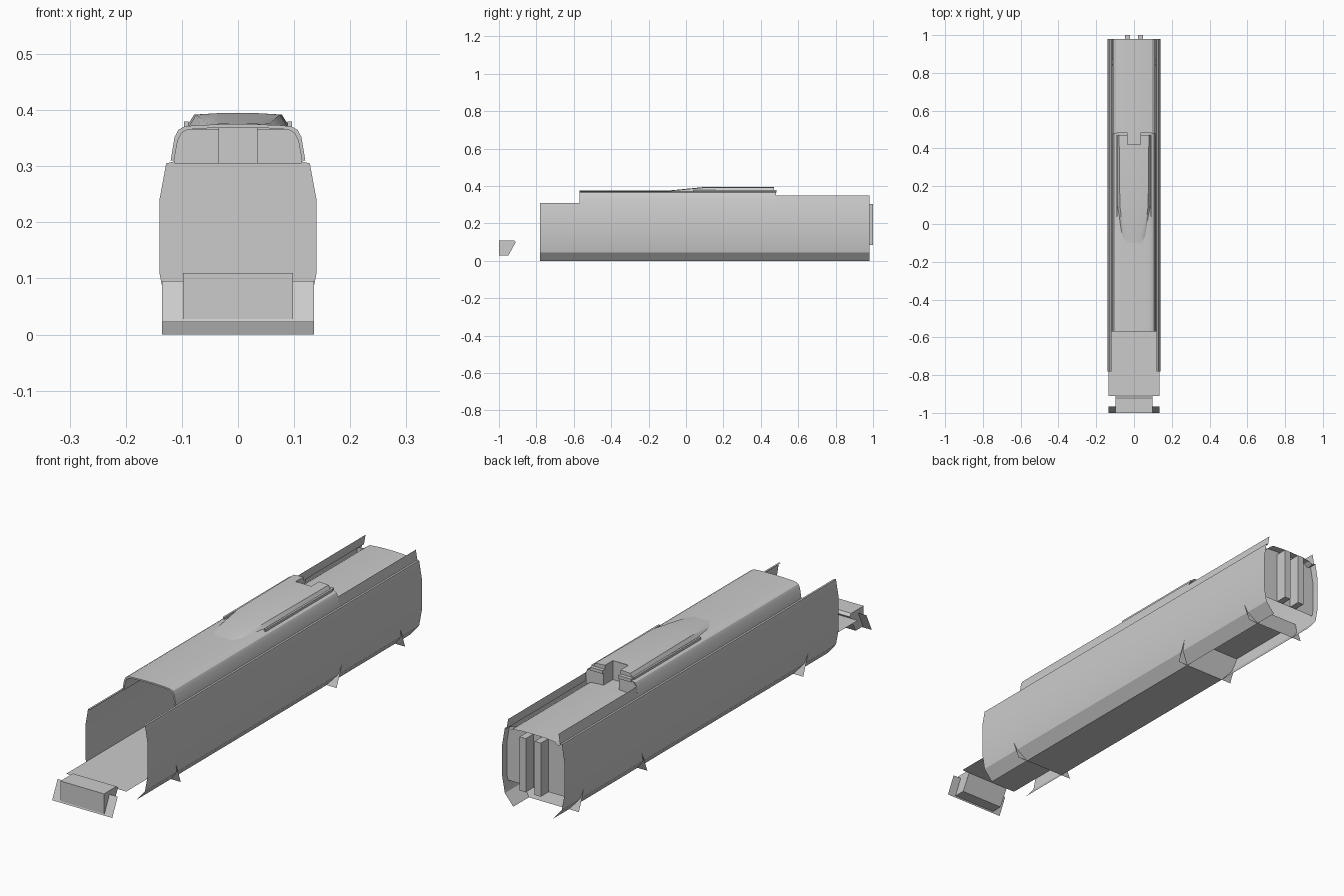
import bpy, math

if "Cube" in bpy.data.objects:
    bpy.data.objects.remove(bpy.data.objects["Cube"])

grey = bpy.data.materials.new("plain_grey")
grey.diffuse_color = (0.6, 0.6, 0.6, 1)
grey.use_nodes = True
grey.node_tree.nodes["Principled BSDF"].inputs["Base Color"].default_value = grey.diffuse_color


def make(name, verts, faces, smooth=False):
    me = bpy.data.meshes.new(name)
    me.from_pydata(verts, [], faces)
    me.materials.append(grey)
    ob = bpy.data.objects.new(name, me)
    bpy.context.collection.objects.link(ob)
    if smooth:
        bpy.ops.object.select_all(action='DESELECT')
        bpy.context.view_layer.objects.active = ob
        ob.select_set(True)
        bpy.ops.object.shade_smooth_by_angle(angle=math.radians(25))
    return ob


def loft(name, stations, smooth=False, skip=None):
    """Sheet through stations of (y, [(x, z), ...]), listed from -x to +x."""
    n = len(stations[0][1])
    verts = [(x, y, z) for y, prof in stations for x, z in prof]
    faces = []
    for i in range(len(stations) - 1):
        for j in range(n - 1):
            if skip and skip(i, j):
                continue
            a = i * n + j
            faces.append((a, a + 1, a + n + 1, a + n))
    return make(name, verts, faces, smooth)


def prism(name, prof, half):
    """Closed side profile (y, z) extruded across x."""
    n = len(prof)
    verts = [(s * half, y, z) for s in (-1, 1) for y, z in prof]
    faces = [(i, (i + 1) % n, n + (i + 1) % n, n + i) for i in range(n)]
    faces += [tuple(range(n))[::-1], tuple(range(n, 2 * n))]
    return make(name, verts, faces)


def box(name, x0, x1, y0, y1, z0, z1):
    v = [(x, y, z) for x in (x0, x1) for y in (y0, y1) for z in (z0, z1)]
    f = [(0, 1, 3, 2), (4, 6, 7, 5), (0, 4, 5, 1), (2, 3, 7, 6), (0, 2, 6, 4), (1, 5, 7, 3)]
    return make(name, v, f)


def mirrored(right):
    """Full profile from a right half that begins at the centre line."""
    return [(-x, z) for x, z in reversed(right) if x > 0] + right


# Side walls, with the tucked-under sill and the leaning eaves
wall = [(0.09, 0), (0.128, 0.045), (0.14, 0.11), (0.14, 0.24), (0.128, 0.31), (0.12, 0.31)]
for s, side in ((-1, "left"), (1, "right")):
    prof = [(s * x, z) for x, z in wall][::-s]
    loft(side + "_wall", [(-0.78, prof), (0.98, prof)], True)
    # Upright rim beside the low rear roof
    rim = [(s * 0.12, 0.31), (s * 0.113, 0.35)][::-s]
    loft(side + "_rear_rim", [(0.48, rim), (0.98, rim)])

# Main roof, notched in the middle of its rear edge
roof_half = [(0, 0.375), (0.035, 0.3745), (0.075, 0.373), (0.095, 0.371), (0.106, 0.365),
             (0.113, 0.352), (0.12, 0.31)]
roof = mirrored(roof_half)
inside = mirrored([(x * 0.95, z - 0.006) for x, z in roof_half[:-1]] + [(0.114, 0.31)])
loft("main_roof", [(y, roof) for y in (-0.57, 0.42, 0.48)], True,
     lambda i, j: i == 1 and j in (5, 6))
loft("roof_lining", [(-0.57, inside), (0.42, inside)], True)
n = len(roof)
make("roof_front_lip", [(x, -0.57, z) for x, z in roof + inside],
     [(i, i + n, i + n + 1, i + 1) for i in range(n - 1)])

# Risers closing the step down to the rear roof, around the notch
path = [(-0.113, 0.48, 0.352), (-0.095, 0.48, 0.371), (-0.035, 0.48, 0.3745),
        (-0.035, 0.42, 0.3745), (0.035, 0.42, 0.3745), (0.035, 0.48, 0.3745),
        (0.095, 0.48, 0.371), (0.113, 0.48, 0.352)]
k = len(path)
make("roof_step", path + [(x, y, 0.305) for x, y, z in path],
     [(i, i + k, i + k + 1, i + 1) for i in range(k - 1)])

# Low rear roof
rear = mirrored([(0, 0.318), (0.05, 0.317), (0.095, 0.313), (0.112, 0.30)])
loft("rear_roof", [(0.42, rear), (0.98, rear)], True)


# Raised fairing on the roof with a ramped nose
def hump(w, top):
    return mirrored([(0, top), (0.035, top - 0.0005), (w * 0.85, top - 0.003), (w, 0.37)])


loft("roof_fairing", [(-0.1, hump(0.05, 0.3755)), (-0.06, hump(0.066, 0.379)),
                      (0.1, hump(0.088, 0.395)), (0.42, hump(0.092, 0.395)),
                      (0.47, hump(0.092, 0.395))], True,
     lambda i, j: i == 3 and j in (2, 3))
for s, side in ((-1, "left"), (1, "right")):
    xs = sorted((s * 0.035, s * 0.092))
    box(side + "_fairing_tail", xs[0], xs[1], 0.455, 0.485, 0.365, 0.378)
    back = [(s * 0.035, 0.47, 0.3945), (s * 0.078, 0.47, 0.392),
            (s * 0.092, 0.47, 0.37), (s * 0.035, 0.47, 0.37)]
    make(side + "_fairing_back", back, [(0, 1, 2, 3)[::s]])
    make(side + "_notch_cheek", [(s * 0.035, y, z) for y, z in
         ((0.42, 0.3945), (0.47, 0.3945), (0.47, 0.37), (0.42, 0.37))], [(0, 1, 2, 3)])
    # Slim rail along the fairing
    xs = sorted((s * 0.088, s * 0.096))
    box(side + "_fairing_rail", xs[0], xs[1], 0.04, 0.47, 0.368, 0.38)
make("notch_end", [(-0.035, 0.42, 0.37), (0.035, 0.42, 0.37),
                   (0.035, 0.42, 0.3945), (-0.035, 0.42, 0.3945)], [(0, 1, 2, 3)])

# Floor and the lower belly between the wheel bays
flat = [(-0.135, 0.095), (0.135, 0.095)]
loft("floor", [(-0.91, flat), (0.84, flat)])
low = [(-0.09, 0.0), (0.09, 0.0)]
make("belly", [(x, y, z) for y in (-0.56, 0.44) for x, z in low], [(0, 2, 3, 1)])

# Slanted cross plates: nose plate and wheel bay ends
for name, y_top, y_low, z_low in (("nose_plate", -0.965, -1.0, 0.022),
                                  ("front_bay_plate", -0.595, -0.56, 0),
                                  ("middle_bay_plate", 0.48, 0.44, 0),
                                  ("rear_bay_plate", 0.845, 0.88, 0)):
    quad = [(-0.135, y_low, z_low), (0.135, y_low, z_low),
            (0.135, y_top, 0.095), (-0.135, y_top, 0.095)]
    make(name, quad, [(0, 1, 2, 3)])

# Front buffer box
prism("buffer_box", [(-1, 0.028), (-0.95, 0.028), (-0.91, 0.1), (-0.92, 0.11), (-1, 0.11)], 0.098)

# Rear end wall
end = [(-0.135, 0.085), (0.135, 0.085), (0.14, 0.11), (0.14, 0.24), (0.128, 0.305),
       (0.095, 0.313), (0, 0.318)]
end += [(-x, z) for x, z in end[5:1:-1]]
make("end_wall", [(x, 0.95, z) for x, z in end], [tuple(range(len(end)))[::-1]])

# Door surround on the end wall
for s, side in ((-1, "left"), (1, "right")):
    xs = sorted((s * 0.02, s * 0.048))
    box(side + "_door_post", xs[0], xs[1], 0.95, 1.0, 0.085, 0.303)
